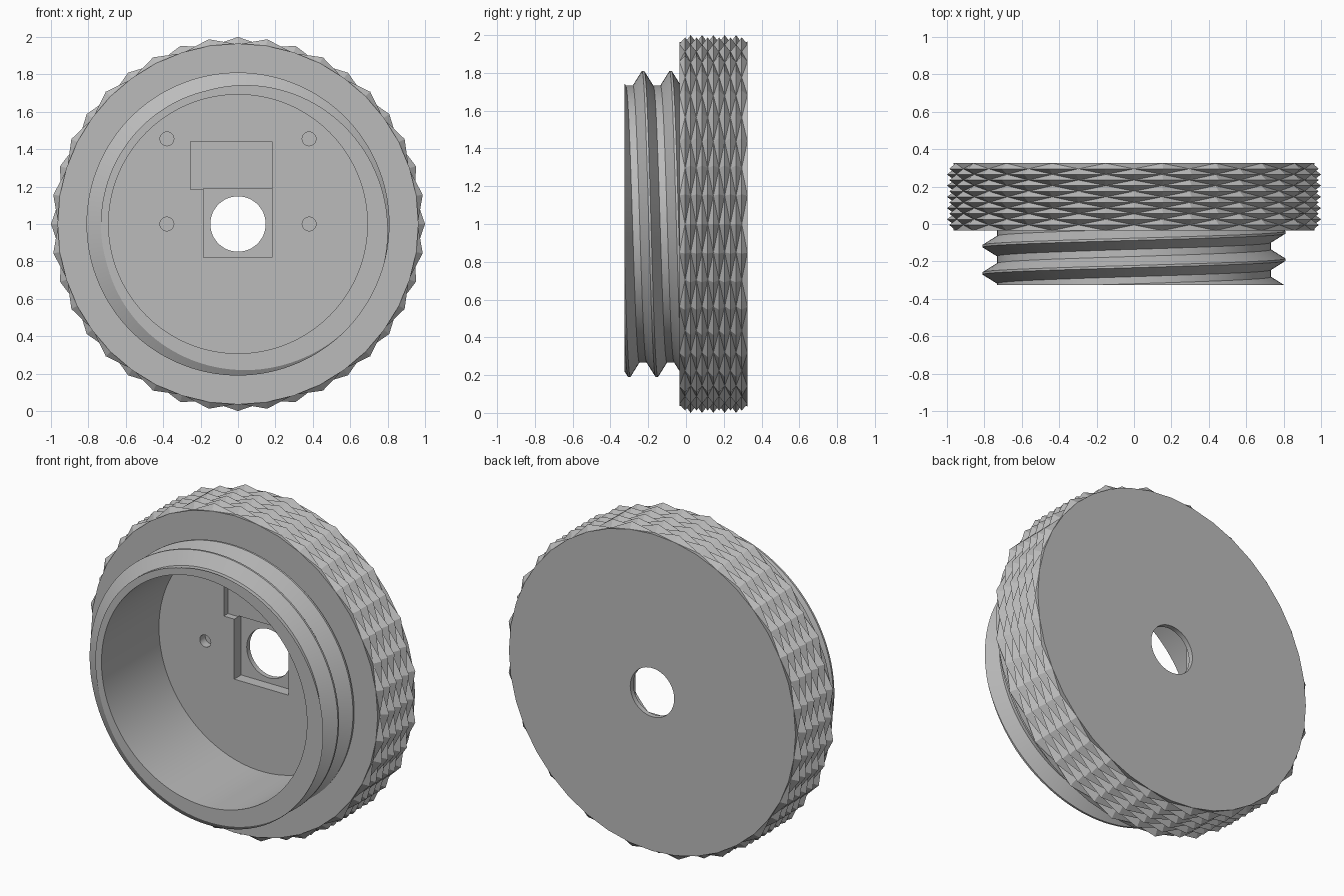
import bpy, bmesh
from math import cos, sin, pi, radians
from mathutils import Vector, Matrix

cube = bpy.data.objects.get("Cube")
if cube:
    bpy.data.objects.remove(cube, do_unlink=True)

# Single plain grey material
grey = bpy.data.materials.new("plain grey")
grey.use_nodes = True
COLOR = (0.5, 0.5, 0.5, 1)
grey.diffuse_color = COLOR
grey.node_tree.nodes["Principled BSDF"].inputs["Base Color"].default_value = COLOR

FRONT, SHOULDER, BACK = -0.325, -0.035, 0.325
FLOOR = 0.228
AXIS_Z = 1.0


def polar(r, a, y):
    return Vector((r * cos(a), y, AXIS_Z + r * sin(a)))


def make_object(name, bm):
    bmesh.ops.recalc_face_normals(bm, faces=bm.faces[:])
    mesh = bpy.data.meshes.new(name)
    bm.to_mesh(mesh)
    bm.free()
    obj = bpy.data.objects.new(name, mesh)
    bpy.context.collection.objects.link(obj)
    mesh.materials.append(grey)
    return obj


def cylinder(name, r, y0, y1, x=0, z=AXIS_Z, segments=128):
    bm = bmesh.new()
    place = Matrix.Translation((x, (y0 + y1) / 2, z)) @ Matrix.Rotation(pi / 2, 4, "X")
    bmesh.ops.create_cone(bm, cap_ends=True, segments=segments, radius1=r,
                          radius2=r, depth=y1 - y0, matrix=place)
    return make_object(name, bm)


def box(name, x0, x1, y0, y1, z0, z1):
    bm = bmesh.new()
    place = Matrix.Translation(((x0 + x1) / 2, (y0 + y1) / 2, (z0 + z1) / 2))
    bmesh.ops.create_cube(bm, size=1, matrix=place @ Matrix.Diagonal((x1 - x0, y1 - y0, z1 - z0, 1)))
    return make_object(name, bm)


def cut(target, cutter):
    cutter.hide_render = True
    mod = target.modifiers.new("cut", "BOOLEAN")
    mod.operation, mod.solver, mod.object = "DIFFERENCE", "EXACT", cutter
    bpy.context.view_layer.objects.active = target
    bpy.ops.object.modifier_apply(modifier=mod.name)
    bpy.data.objects.remove(cutter, do_unlink=True)


# Knurled grip: checkerboard of peaks and valleys, folded along the valleys
def knurled_grip(diamonds=20, rows=12, peak=1.0, valley=0.96, end=0.965):
    bm = bmesh.new()
    count = diamonds * 2
    rings = []
    for j in range(rows + 1):
        y = SHOULDER + (BACK - SHOULDER) * j / rows
        ring = []
        for i in range(count):
            r = end if j in (0, rows) else (valley if (i + j) % 2 else peak)
            ring.append(bm.verts.new(polar(r, 2 * pi * i / count, y)))
        rings.append(ring)
    for j in range(rows):
        for i in range(count):
            k = (i + 1) % count
            a, b, c, d = rings[j][i], rings[j][k], rings[j + 1][k], rings[j + 1][i]
            tris = ((a, b, d), (b, c, d)) if (i + j) % 2 == 0 else ((a, b, c), (a, c, d))
            for t in tris:
                bm.faces.new(t)
    bm.faces.new(rings[0])
    bm.faces.new(rings[-1])
    return make_object("knurled_grip", bm)


# Threaded neck: a helical ridge trimmed flat at both ends
def threaded_neck(pitch=0.146, root=0.733, crest=0.81, steps=120, turns=6):
    bm = bmesh.new()
    profile = ((0.006, crest), (-0.006, crest), (-0.054, root), (-0.092, root))
    start = -0.045 + 2 * pitch
    strip = []
    for i in range(steps * turns + 1):
        a = 2 * pi * i / steps
        y = start - pitch * i / steps
        strip.append([bm.verts.new(polar(r, a, y + dy)) for dy, r in profile])
    for i in range(steps * turns):
        p, q = strip[i], strip[i + 1]
        for k in range(3):
            bm.faces.new((p[k], p[k + 1], q[k + 1], q[k]))
        if i + steps + 1 < len(strip):
            n, m = strip[i + steps], strip[i + steps + 1]
            bm.faces.new((p[3], n[0], m[0], q[3]))
    for y, normal in ((FRONT, -1), (SHOULDER + 0.02, 1)):
        geom = bm.verts[:] + bm.edges[:] + bm.faces[:]
        bmesh.ops.bisect_plane(bm, geom=geom, plane_co=(0, y, 0),
                               plane_no=(0, normal, 0), clear_outer=True)
        rim = [e for e in bm.edges if e.is_boundary
               and all(abs(v.co.y - y) < 1e-4 for v in e.verts)]
        bmesh.ops.holes_fill(bm, edges=rim, sides=0)
    return make_object("threaded_neck", bm)


grip = knurled_grip()
neck = threaded_neck()

# Bore through the neck and into the grip
for part in (neck, grip):
    cut(part, cylinder("bore_cutter", 0.692, FRONT - 0.1, FLOOR))

# Stepped rectangular pockets, centre hole and four blind screw holes
cut(grip, box("lower_pocket_cutter", -0.185, 0.182, 0.1, 0.295, 0.82, 1.19))
cut(grip, box("upper_pocket_cutter", -0.255, 0.182, 0.1, 0.268, 1.185, 1.44))
cut(grip, cylinder("centre_hole_cutter", 0.148, 0.1, BACK + 0.1, segments=64))
for x in (-0.38, 0.38):
    for z in (1.0, 1.455):
        cut(grip, cylinder("screw_hole_cutter", 0.037, 0.1, 0.28, x, z, 24))

# Smooth round walls, crisp facets
for part in (grip, neck):
    bpy.ops.object.select_all(action="DESELECT")
    part.select_set(True)
    bpy.context.view_layer.objects.active = part
    bpy.ops.object.shade_smooth_by_angle(angle=radians(20))
